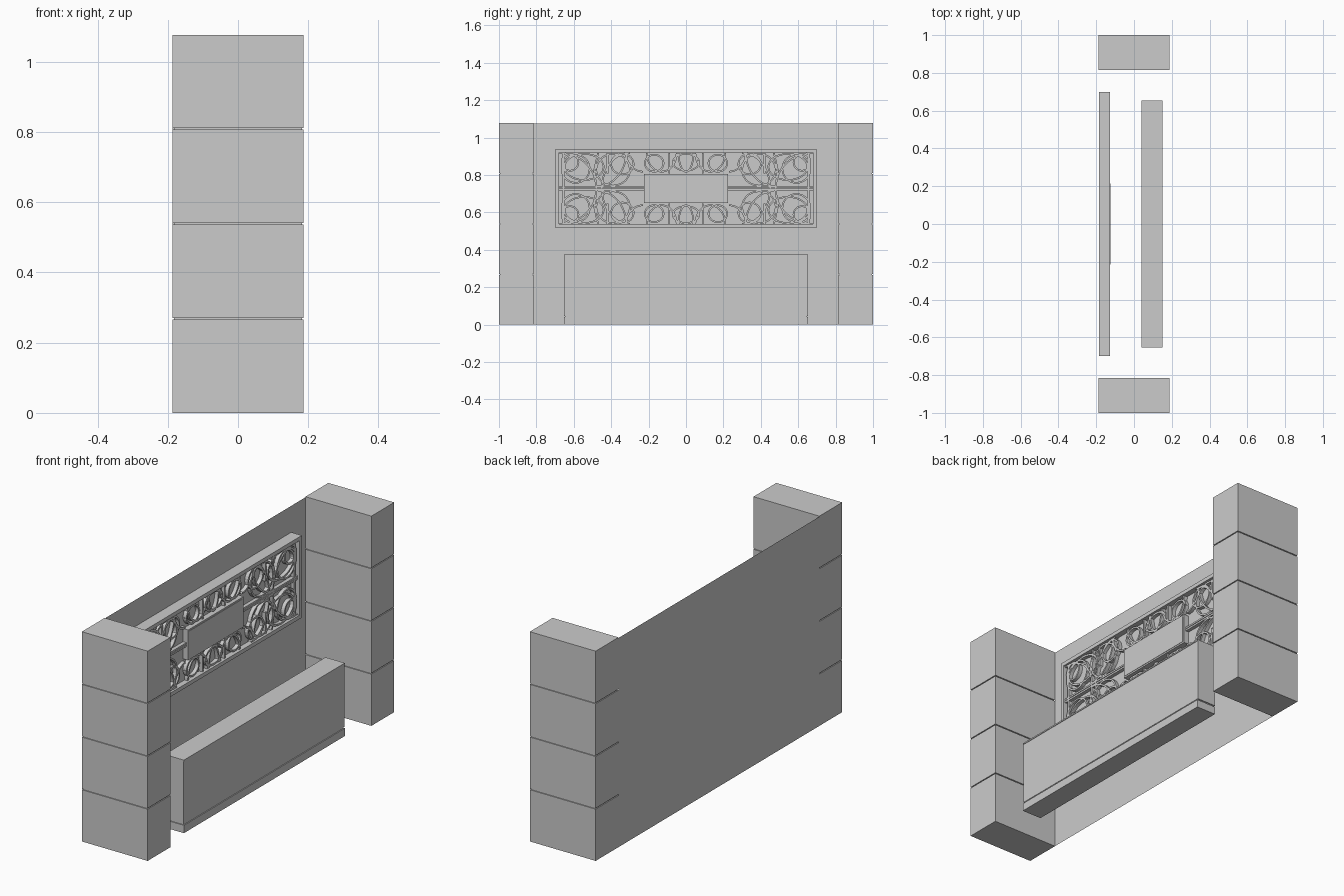
import bpy, bmesh
from math import sin, cos, radians
from mathutils import Vector

if "Cube" in bpy.data.objects:
    bpy.data.objects.remove(bpy.data.objects["Cube"])

grey = bpy.data.materials.new("plain_grey")
grey.use_nodes = True
GREY = (0.6, 0.6, 0.6, 1)
grey.diffuse_color = GREY
grey.node_tree.nodes["Principled BSDF"].inputs["Base Color"].default_value = GREY

HALF_X, HEIGHT = 0.187, 1.077


def finish(bm, name):
    mesh = bpy.data.meshes.new(name)
    bm.to_mesh(mesh)
    bm.free()
    mesh.materials.append(grey)
    obj = bpy.data.objects.new(name, mesh)
    bpy.context.collection.objects.link(obj)
    return obj


def add_box(bm, x, y, z):
    made = bmesh.ops.create_cube(bm, size=1)["verts"]
    for v in made:
        v.co = [r[0] if c < 0 else r[1] for c, r in zip(v.co, (x, y, z))]


def boxes(name, *ranges):
    bm = bmesh.new()
    for r in ranges:
        add_box(bm, *r)
    return finish(bm, name)


# Pillars: four stacked blocks with thin recessed joints
GAP = 0.005
for side, label in ((1, "back"), (-1, "front")):
    y = sorted((side * 0.815, side))
    core = ((-HALF_X + GAP, HALF_X - GAP), (y[0] + GAP, y[1] - GAP), (GAP, HEIGHT - GAP))
    step = (HEIGHT + GAP) / 4
    blocks = [((-HALF_X, HALF_X), y, (i * step, (i + 1) * step - GAP)) for i in range(4)]
    boxes(label + "_pillar", core, *blocks)

# Back wall: a single sheet between the pillars
bm = bmesh.new()
corners = ((-0.815, 0), (0.815, 0), (0.815, 1.074), (-0.815, 1.074))
bm.faces.new([bm.verts.new((-HALF_X, y, z)) for y, z in corners])
finish(bm, "back_wall")

# Counter: plinth, recessed joint, body and thin top
Y = (-0.653, 0.653)
boxes("counter_plinth", ((0.04, 0.15), Y, (0, 0.04)))
boxes("counter_joint", ((0.045, 0.145), (-0.648, 0.648), (0.04, 0.047)))
boxes("counter_body", ((0.04, 0.147), Y, (0.047, 0.368)))
boxes("counter_top", ((0.04, 0.15), Y, (0.368, 0.375)))

# Wall panel: backing board, frame and centre plate
MID, W, H = 0.728, 0.698, 0.211
IW, IH = W - 0.02, H - 0.02
BACK, FRONT = -0.155, -0.126
boxes("panel_board", ((-0.186, BACK), (-W, W), (MID - H, MID + H)))
boxes("panel_frame",
      *[((BACK, FRONT), (-W, W), sorted((MID + s * IH, MID + s * H))) for s in (1, -1)],
      *[((BACK, FRONT), sorted((s * IW, s * W)), (MID - IH, MID + IH)) for s in (1, -1)])
boxes("panel_plate", ((BACK, FRONT), (-0.225, 0.225), (MID - 0.078, MID + 0.078)),
      ((FRONT, FRONT + 0.002), (-0.215, 0.215), (MID - 0.07, MID + 0.07)))

# Lattice: flat bands swept along arcs, mirrored into four quarters
LAT = -0.136


def arc(cy, cz, ry, rz, start=0, end=360, n=28):
    angles = [radians(start + (end - start) * i / n) for i in range(n + 1)]
    return [(cy + ry * cos(a), cz + rz * sin(a)) for a in angles]


def band(bm, path, sy, sz, width=0.009):
    pts = [Vector((sy * min(max(y, 0), IW), sz * min(max(z, 0), IH))) for y, z in path]
    rows = []
    for i, p in enumerate(pts):
        t = pts[min(i + 1, len(pts) - 1)] - pts[max(i - 1, 0)]
        n = Vector((-t.y, t.x)).normalized() * width / 2
        rows.append([bm.verts.new((x, q.x, MID + q.y)) for q, x in
                     ((p + n, BACK), (p + n, LAT), (p - n, LAT), (p - n, BACK))])
    for a, b in zip(rows, rows[1:]):
        for k in range(3):
            bm.faces.new((a[k], a[k + 1], b[k + 1], b[k]))


motif = [
    arc(0.59, 0.105, 0.075, 0.075),
    arc(0.545, 0.115, 0.105, 0.07),
    arc(0.62, 0.14, 0.045, 0.045),
    arc(0.39, 0.1, 0.09, 0.085),
    arc(0.34, 0.13, 0.06, 0.055),
    arc(0.68, 0.01, 0.2, 0.18, 90, 180),
    arc(0.48, 0.19, 0.16, 0.18, 180, 270),
    arc(0.3, 0.0, 0.15, 0.19, 0, 90),
    arc(0.23, 0.19, 0.09, 0.1, 270, 360),
    arc(0.13, 0.19, 0.08, 0.1, 180, 360),
    arc(0.0, 0.14, 0.07, 0.045, -90, 90),
    arc(0.0, 0.19, 0.04, 0.1, 270, 360),
    arc(0.17, 0.135, 0.05, 0.045),
    [(0.48, 0.0), (0.49, 0.1), (0.47, 0.19)],
    [(0.42, 0.08), (0.42, 0.19)],
    [(0.655, 0.0), (0.655, 0.19)],
    [(0.09, 0.08), (0.09, 0.19)],
    [(0.22, 0.006), (0.68, 0.006)],
]
bm = bmesh.new()
for sy in (1, -1):
    for sz in (1, -1):
        for path in motif:
            band(bm, path, sy, sz)
bmesh.ops.recalc_face_normals(bm, faces=bm.faces[:])
finish(bm, "panel_lattice")
